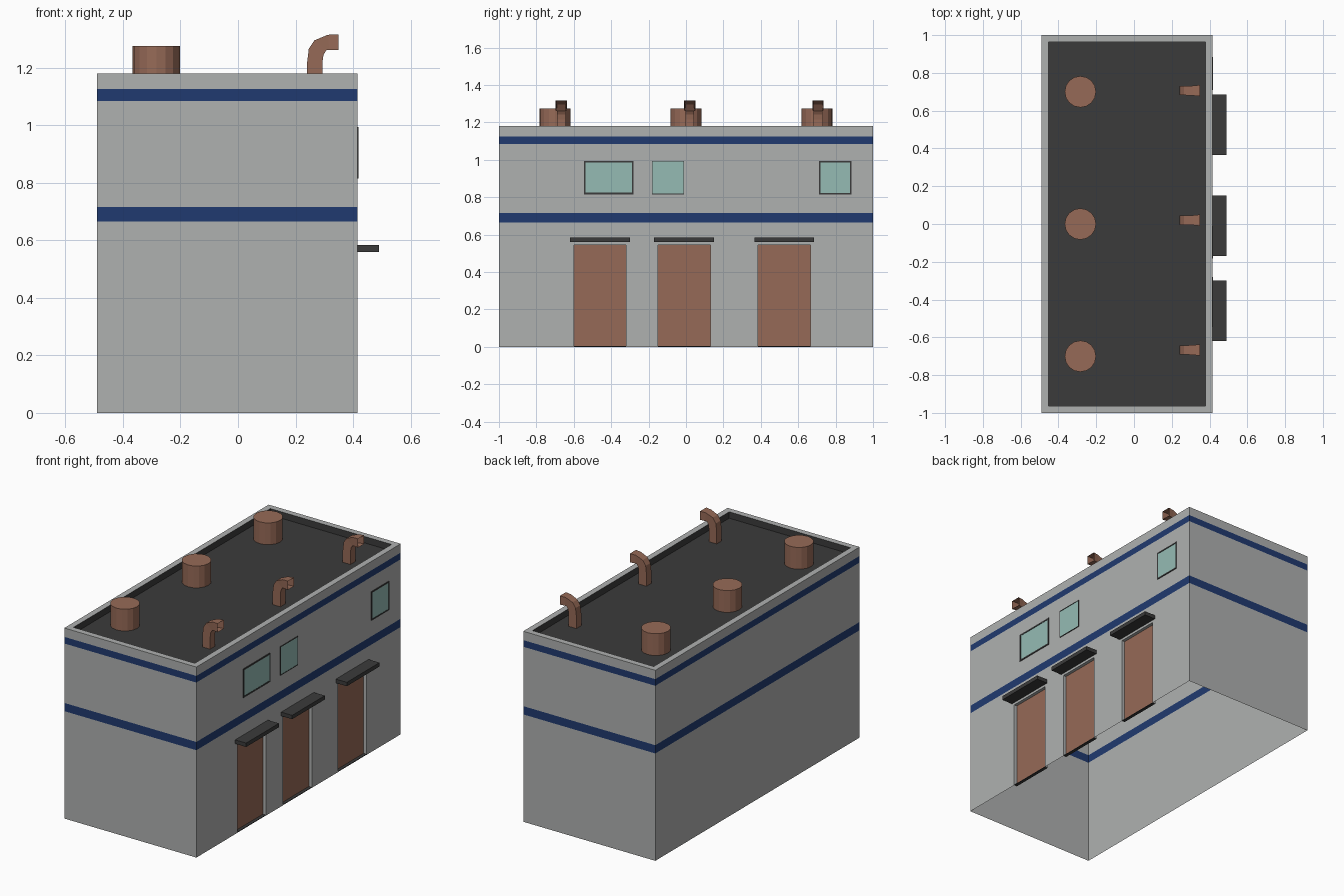
import bpy, bmesh, math
from mathutils import Vector

if "Cube" in bpy.data.objects:
    bpy.data.objects.remove(bpy.data.objects["Cube"])


def material(name, rgb):
    # sRGB 0-255 to linear
    m = bpy.data.materials.new(name)
    lin = [((c / 255 + 0.055) / 1.055) ** 2.4 for c in rgb]
    m.diffuse_color = (*lin, 1)
    m.use_nodes = True
    m.node_tree.nodes["Principled BSDF"].inputs["Base Color"].default_value = m.diffuse_color
    return m


GREY = material("wall grey", (175, 177, 176))
BLUE = material("stripe blue", (32, 58, 112))
DARK = material("dark grey", (59, 59, 59))
BROWN = material("brown", (150, 106, 87))
GLASS = material("glass teal", (149, 187, 180))


def finish(name, bm, mats):
    bmesh.ops.remove_doubles(bm, verts=bm.verts[:], dist=0.0005)
    bmesh.ops.recalc_face_normals(bm, faces=bm.faces[:])
    me = bpy.data.meshes.new(name)
    bm.to_mesh(me)
    bm.free()
    for m in mats:
        me.materials.append(m)
    ob = bpy.data.objects.new(name, me)
    bpy.context.collection.objects.link(ob)
    return ob


def quad(bm, pts, mat=0):
    f = bm.faces.new([bm.verts.new(p) for p in pts])
    f.material_index = mat


def box(name, lo, hi, mat):
    bm = bmesh.new()
    bmesh.ops.create_cube(bm, size=1)
    for v in bm.verts:
        v.co = Vector([(l + h) / 2 + c * (h - l) for l, h, c in zip(lo, hi, v.co)])
    return finish(name, bm, [mat])


X0, X1, TOP, DECK = -0.49, 0.415, 1.18, 1.14
DOOR_TOP, DEPTH = 0.545, 0.02
doors = [(-0.60, -0.32), (-0.15, 0.13), (0.385, 0.665)]
zs = [0, DOOR_TOP, 0.665, 0.716, 1.084, 1.125, TOP]
ys = [-1] + [y for d in doors for y in d] + [1]

# Building shell: open underneath, stripes as wall bands, door openings left out
bm = bmesh.new()
for k, (a, b) in enumerate(zip(zs, zs[1:])):
    mat = 1 if k in (2, 4) else 0
    for y in (-1, 1):
        quad(bm, [(X0, y, a), (X1, y, a), (X1, y, b), (X0, y, b)], mat)
    for j, (c, d) in enumerate(zip(ys, ys[1:])):
        quad(bm, [(X0, c, a), (X0, d, a), (X0, d, b), (X0, c, b)], mat)
        if not (k == 0 and j % 2 == 1):
            quad(bm, [(X1, c, a), (X1, d, a), (X1, d, b), (X1, c, b)], mat)
# door jambs and heads
for c, d in doors:
    xi = X1 - DEPTH
    for y in (c, d):
        quad(bm, [(xi, y, 0), (X1, y, 0), (X1, y, DOOR_TOP), (xi, y, DOOR_TOP)])
    quad(bm, [(xi, c, DOOR_TOP), (xi, d, DOOR_TOP), (X1, d, DOOR_TOP), (X1, c, DOOR_TOP)])


# parapet rim, dark inner parapet and roof deck
def ring(inset, z):
    a, b, c = X0 + inset, X1 - inset, 1 - inset
    return [(a, -c, z), (b, -c, z), (b, c, z), (a, c, z)]


outer, inner, deck = ring(0, TOP), ring(0.037, TOP), ring(0.037, DECK)
for i in range(4):
    j = (i + 1) % 4
    quad(bm, [outer[i], outer[j], inner[j], inner[i]], 0)
    quad(bm, [inner[i], inner[j], deck[j], deck[i]], 2)
quad(bm, deck, 2)
finish("building_shell", bm, [GREY, BLUE, DARK])

# Doors with sills and canopies
for i, (c, d) in enumerate(doors):
    bm = bmesh.new()
    x = X1 - DEPTH
    quad(bm, [(x, c, 0), (x, d, 0), (x, d, DOOR_TOP), (x, c, DOOR_TOP)])
    finish(f"door_{i}", bm, [BROWN])
    box(f"door_sill_{i}", (x, c, 0), (X1 - 0.001, d, 0.004), DARK)
    box(f"door_canopy_{i}", (X1, c - 0.02, 0.56), (0.49, d + 0.02, 0.584), DARK)

# Windows: thin glass plates in dark frames; the middle frame is slimmer
for i, (c, d, w) in enumerate([(-0.545, -0.28, 0.009), (-0.182, -0.01, 0.004), (0.71, 0.885, 0.008)]):
    a, b = 0.815, 0.994
    box(f"window_glass_{i}", (X1 - 0.001, c + w, a + w), (X1 + 0.002, d - w, b - w), GLASS)
    xf = X1 + 0.004
    for n, lo, hi in [("bottom", (c, a), (d, a + w)), ("top", (c, b - w), (d, b)),
                      ("left", (c, a + w), (c + w, b - w)), ("right", (d - w, a + w), (d, b - w))]:
        box(f"window_frame_{n}_{i}", (X1 - 0.001, *lo), (xf, *hi), DARK)

# Round roof vents
for i, y in enumerate((-0.7, 0, 0.7)):
    bm = bmesh.new()
    bmesh.ops.create_cone(bm, cap_ends=True, segments=16, radius1=0.083, radius2=0.083, depth=0.135)
    bmesh.ops.translate(bm, verts=bm.verts[:], vec=(-0.284, y, DECK + 0.0675))
    finish(f"round_vent_{i}", bm, [BROWN])

# Bent square vent pipes: outer/inner profile points and half width, open mouth
profile = [((0.240, DECK), (0.293, DECK), 0.024), ((0.240, 1.215), (0.293, 1.215), 0.024),
           ((0.246, 1.265), (0.297, 1.243), 0.024), ((0.266, 1.295), (0.306, 1.260), 0.024),
           ((0.312, 1.314), (0.318, 1.262), 0.026), ((0.349, 1.316), (0.349, 1.262), 0.030)]
for i, y in enumerate((-0.667, 0.02, 0.706)):
    bm = bmesh.new()
    rings = [[(o[0], y - w, o[1]), (o[0], y + w, o[1]), (n[0], y + w, n[1]), (n[0], y - w, n[1])]
             for o, n, w in profile]
    for r, s in zip(rings, rings[1:]):
        for k in range(4):
            m = (k + 1) % 4
            quad(bm, [r[k], r[m], s[m], s[k]])
    finish(f"bent_pipe_{i}", bm, [BROWN])
